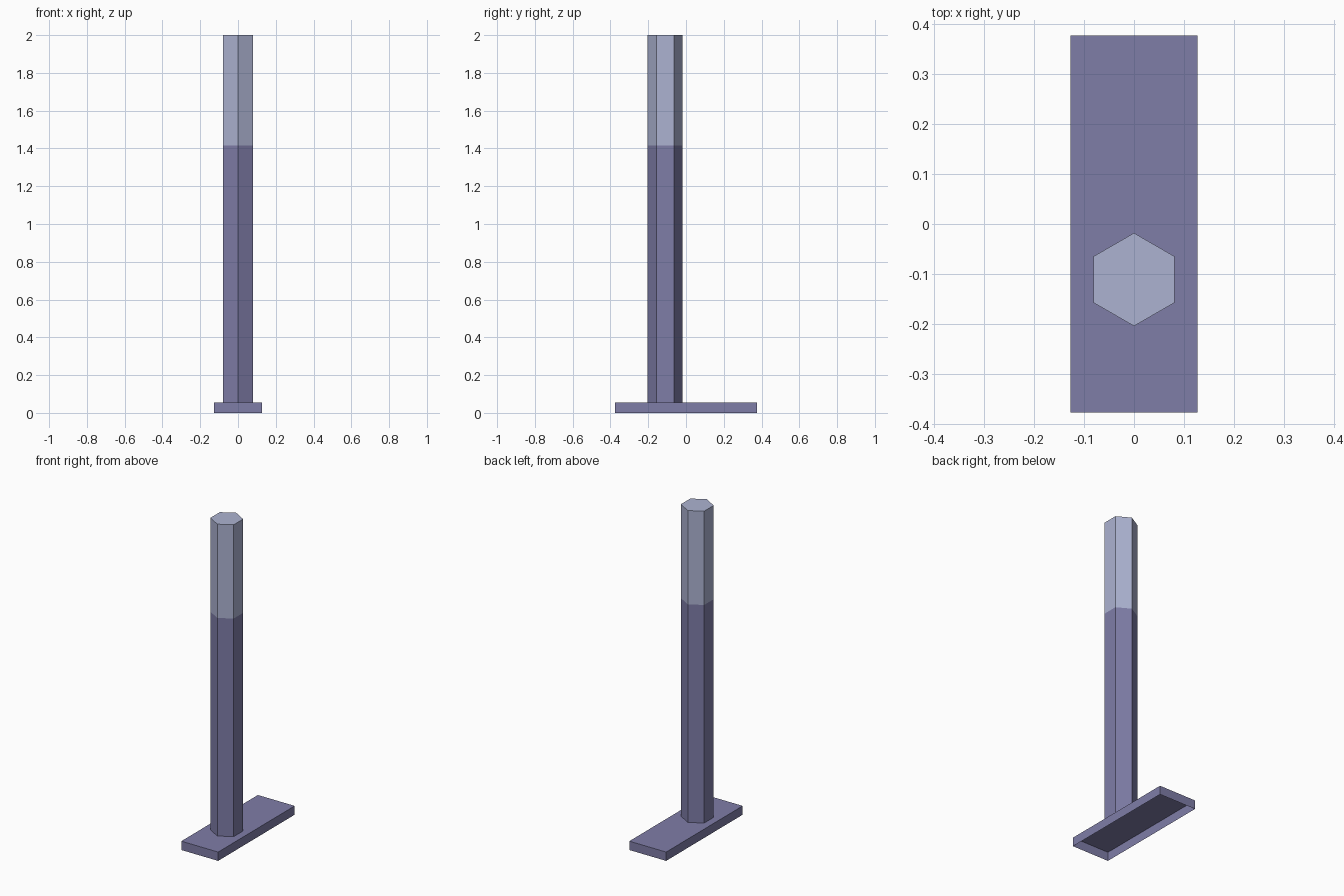
import bpy, bmesh, math

if "Cube" in bpy.data.objects:
    bpy.data.objects.remove(bpy.data.objects["Cube"])


def material(name, rgb):
    m = bpy.data.materials.new(name)
    m.diffuse_color = (*rgb, 1)
    m.use_nodes = True
    m.node_tree.nodes["Principled BSDF"].inputs["Base Color"].default_value = m.diffuse_color
    return m


purple = material("muted purple", (0.212, 0.205, 0.390))
pale = material("pale blue grey", (0.415, 0.450, 0.640))


def extruded(name, outline, levels, mats):
    """Flat-sided prism, open underneath, one material per height band."""
    bm = bmesh.new()
    rings = [[bm.verts.new((x, y, z)) for x, y in outline] for z in levels]
    n = len(outline)
    for band, (lo, hi) in enumerate(zip(rings, rings[1:])):
        for i in range(n):
            j = (i + 1) % n
            bm.faces.new((lo[i], lo[j], hi[j], hi[i])).material_index = band
    bm.faces.new(rings[-1]).material_index = len(mats) - 1
    mesh = bpy.data.meshes.new(name)
    bm.to_mesh(mesh)
    bm.free()
    for m in mats:
        mesh.materials.append(m)
    ob = bpy.data.objects.new(name, mesh)
    bpy.context.collection.objects.link(ob)
    return ob


# Rectangular foot plate, a shell that is open underneath
W, D, H = 0.127, 0.377, 0.055
extruded("foot_plate", [(-W, -D), (W, -D), (W, D), (-W, D)], [0, H], [purple])

# Hexagonal post, set toward the front, with a pale upper section
R, CY = 0.093, -0.111
hexagon = [(R * math.cos(math.radians(30 + 60 * i)),
            CY + R * math.sin(math.radians(30 + 60 * i))) for i in range(6)]
extruded("post", hexagon, [H, 1.415, 2.0], [purple, pale])
